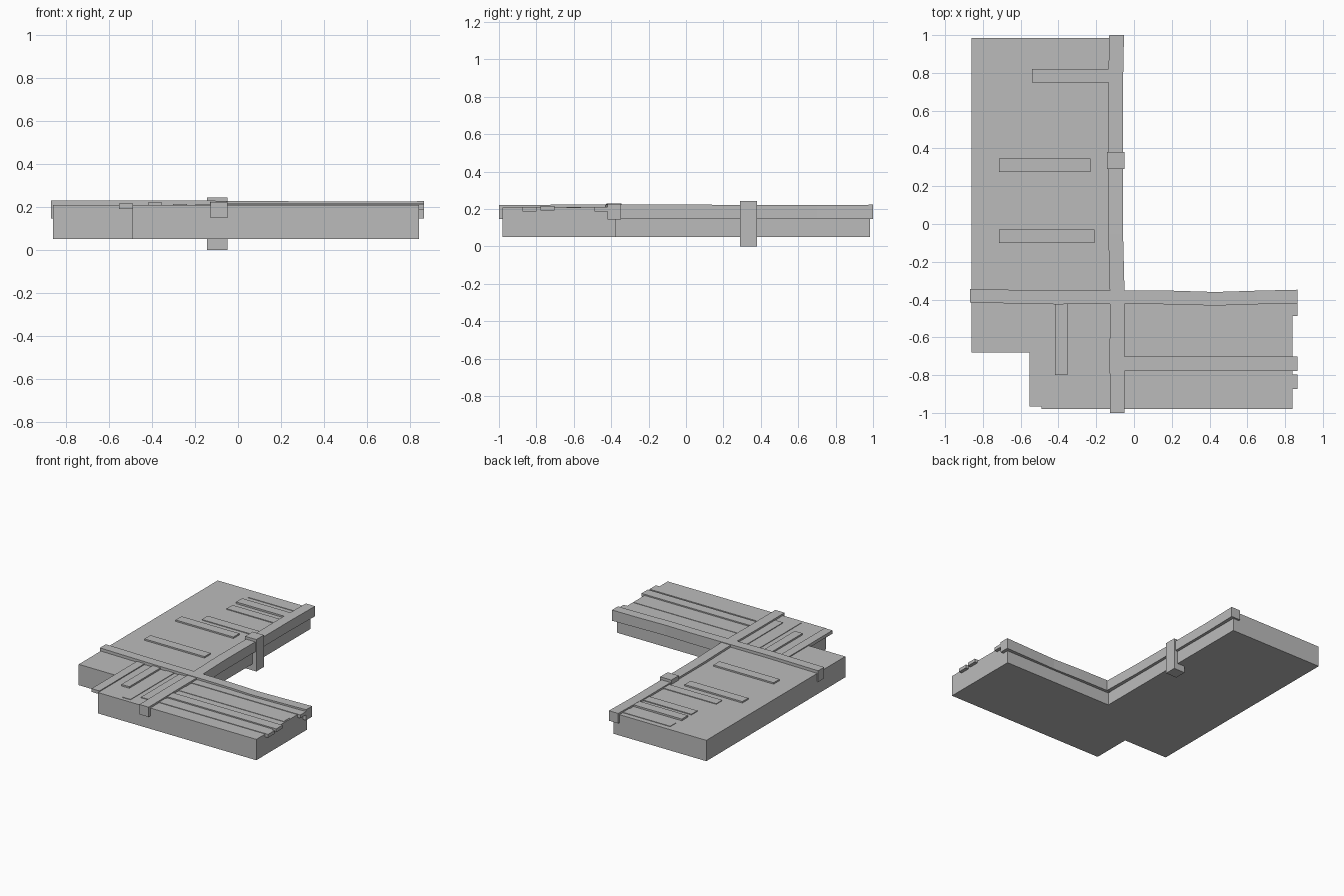
import bpy, bmesh, random

random.seed(4)
cube = bpy.data.objects.get("Cube")
if cube:
    bpy.data.objects.remove(cube, do_unlink=True)

GREY = (0.5, 0.5, 0.5, 1)
mat = bpy.data.materials.new("weathered_grey")
mat.use_nodes = True
mat.diffuse_color = GREY
mat.node_tree.nodes["Principled BSDF"].inputs["Base Color"].default_value = GREY


def finish(name, bm):
    bmesh.ops.recalc_face_normals(bm, faces=bm.faces)
    mesh = bpy.data.meshes.new(name)
    bm.to_mesh(mesh)
    bm.free()
    mesh.materials.append(mat)
    obj = bpy.data.objects.new(name, mesh)
    bpy.context.scene.collection.objects.link(obj)
    return obj


def box(name, x, y, z):
    """Box from (min, max) ranges."""
    bm = bmesh.new()
    bmesh.ops.create_cube(bm, size=1)
    for v in bm.verts:
        v.co = [r[0] if c < 0 else r[1] for c, r in zip(v.co, (x, y, z))]
    return finish(name, bm)


def beam(name, stations, half, z, along_x):
    """Hewn beam lofted through (position, side offset, top) stations."""
    bm = bmesh.new()
    rings = []
    for pos, side, top in stations:
        ring = []
        for s, h in ((-half, z), (half, z), (half, top), (-half, top)):
            p = (pos, side + s, h) if along_x else (side + s, pos, h)
            ring.append(bm.verts.new(p))
        rings.append(ring)
    for a, b in zip(rings, rings[1:]):
        for i in range(4):
            j = (i + 1) % 4
            bm.faces.new((a[i], a[j], b[j], b[i]))
    bm.faces.new(rings[0])
    bm.faces.new(rings[-1])
    return finish(name, bm)


# L-shaped deck body as one extruded outline
bm = bmesh.new()
outline = [(-0.86, -0.68), (-0.49, -0.68), (-0.49, -0.98), (0.84, -0.98),
           (0.84, -0.375), (-0.08, -0.375), (-0.08, 0.985), (-0.86, 0.985)]
base = bm.faces.new([bm.verts.new((x, y, 0.05)) for x, y in outline])
ext = bmesh.ops.extrude_face_region(bm, geom=[base])
for v in ext["geom"]:
    if isinstance(v, bmesh.types.BMVert):
        v.co.z = 0.208
finish("deck_body", bm)

# Crossing beams with slightly uneven sides
beam("cross_beam", [(-0.868, -0.38, 0.23), (-0.42, -0.389, 0.23), (-0.1, -0.388, 0.228),
                    (0.2, -0.389, 0.226), (0.43, -0.396, 0.224), (0.65, -0.389, 0.224),
                    (0.865, -0.384, 0.226)], 0.036, 0.145, True)
beam("long_beam", [(-1, -0.088, 0.222), (-0.7, -0.09, 0.223), (-0.4, -0.088, 0.224),
                   (-0.05, -0.097, 0.224), (0.3, -0.097, 0.222), (0.7, -0.098, 0.222),
                   (1, -0.092, 0.223)], 0.039, 0.147, False)

# Post through the long beam
box("post", (-0.143, -0.049), (0.29, 0.38), (0, 0.242))

# Raised boards on the back wing: start x, end x, centre y, top
back_boards = [(-0.715, -0.21, -0.065, 0.219), (-0.715, -0.23, 0.31, 0.219),
               (-0.58, -0.12, 0.43, 0.213), (-0.54, -0.12, 0.67, 0.214),
               (-0.54, -0.12, 0.785, 0.221), (-0.53, -0.12, 0.91, 0.212)]
for i, (x0, x1, y, top) in enumerate(back_boards):
    box(f"back_board_{i + 1}", (x0, x1), (y - 0.036, y + 0.036), (0.19, top))

# Boards on the right wing, some overhanging the end
right_boards = [(-0.45, 0.865, 0.212), (-0.6, 0.83, 0.211),
                (-0.74, 0.865, 0.217), (-0.836, 0.865, 0.212)]
for i, (y, x1, top) in enumerate(right_boards):
    box(f"right_board_{i + 1}", (-0.08, x1), (y - 0.038, y + 0.038), (top - 0.025, top))

# Boards running forward, left of the long beam
front_boards = [(-0.52, -0.965, 0.215), (-0.385, -0.8, 0.22),
                (-0.27, -0.95, 0.212), (-0.165, -0.88, 0.213)]
for i, (x, y0, top) in enumerate(front_boards):
    box(f"front_board_{i + 1}", (x - 0.033, x + 0.033), (y0, -0.4), (top - 0.025, top))
